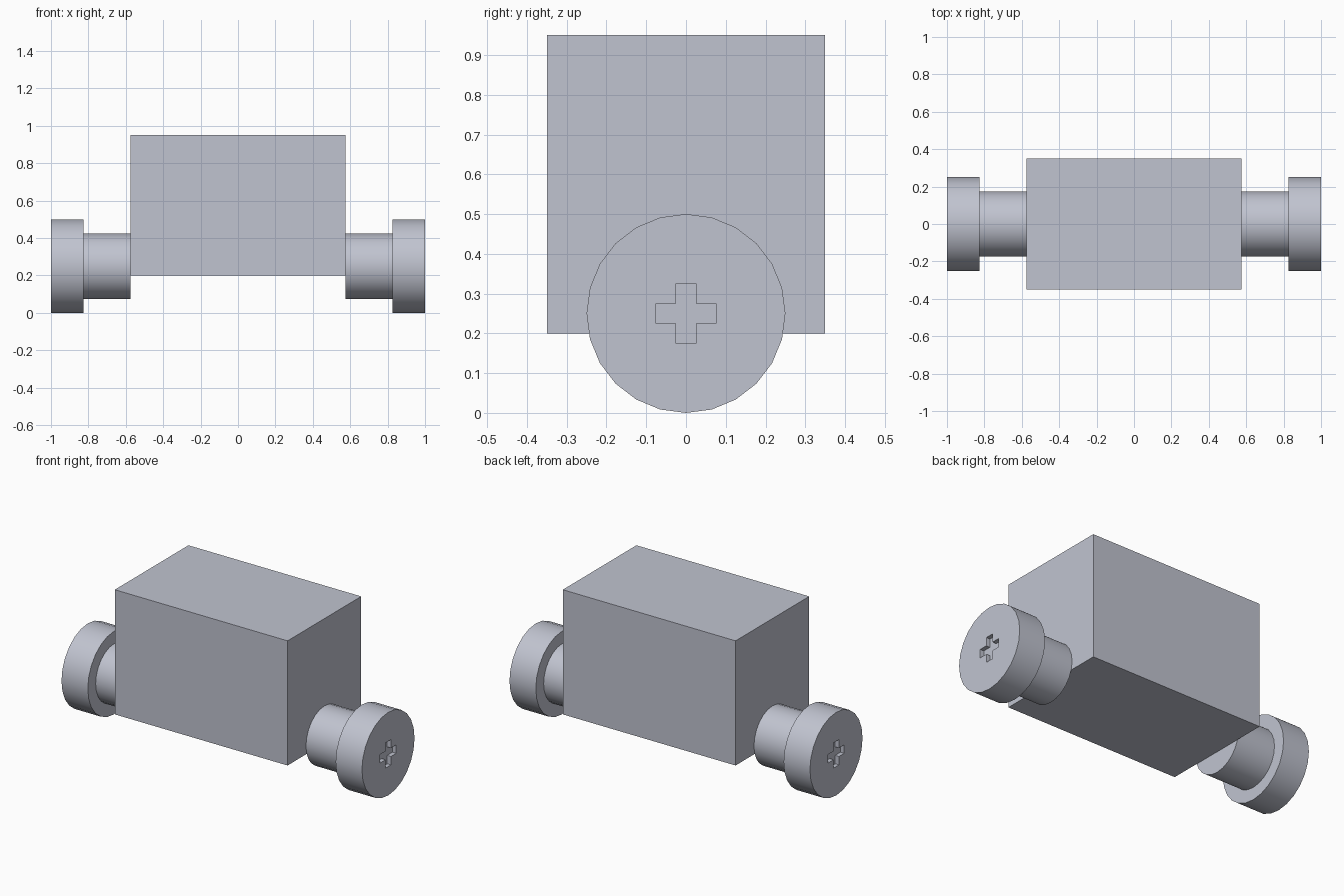
import bpy
import math

if "Cube" in bpy.data.objects:
    bpy.data.objects.remove(bpy.data.objects["Cube"], do_unlink=True)

# Single blue-grey material
grey = bpy.data.materials.new("blue_grey")
grey.use_nodes = True
colour = (0.53, 0.55, 0.63, 1.0)
grey.diffuse_color = colour
grey.node_tree.nodes["Principled BSDF"].inputs["Base Color"].default_value = colour

AXLE_Z = 0.25


def box(name, centre, size):
    bpy.ops.mesh.primitive_cube_add(size=1, location=centre)
    ob = bpy.context.object
    ob.name = name
    ob.scale = size
    bpy.ops.object.transform_apply(location=False, rotation=False, scale=True)
    ob.data.materials.append(grey)
    return ob


def cylinder_x(name, x0, x1, radius):
    """Cylinder along x with a vertex at the top."""
    bpy.ops.mesh.primitive_cylinder_add(
        vertices=24, radius=radius, depth=abs(x1 - x0),
        location=((x0 + x1) / 2, 0, AXLE_Z), rotation=(0, math.pi / 2, 0))
    ob = bpy.context.object
    ob.name = name
    bpy.ops.object.transform_apply(location=False, rotation=True, scale=False)
    ob.data.materials.append(grey)
    return ob


def smooth(ob):
    bpy.ops.object.select_all(action='DESELECT')
    ob.select_set(True)
    bpy.context.view_layer.objects.active = ob
    bpy.ops.object.shade_smooth_by_angle(angle=math.radians(30))


def cut(target, cutter):
    """Subtract the cutter from the target and delete it."""
    mod = target.modifiers.new("recess", 'BOOLEAN')
    mod.operation = 'DIFFERENCE'
    mod.solver = 'EXACT'
    mod.object = cutter
    bpy.context.view_layer.objects.active = target
    bpy.ops.object.modifier_apply(modifier=mod.name)
    bpy.data.objects.remove(cutter, do_unlink=True)


# Main block
box("body", (0, 0, 0.575), (1.15, 0.70, 0.75))

# Peg on each side: shaft and wide head with a cross-shaped recess
for side, s in (("left", 1), ("right", -1)):
    smooth(cylinder_x(side + "_shaft", s * 0.575, s * 0.825, 0.175))
    head = cylinder_x(side + "_head", s * 0.825, s * 1.0, 0.25)
    for arm_y, arm_z in ((0.152, 0.051), (0.051, 0.152)):
        cut(head, box("cross_cutter", (s * 1.0, 0, AXLE_Z), (0.05, arm_y, arm_z)))
    smooth(head)
